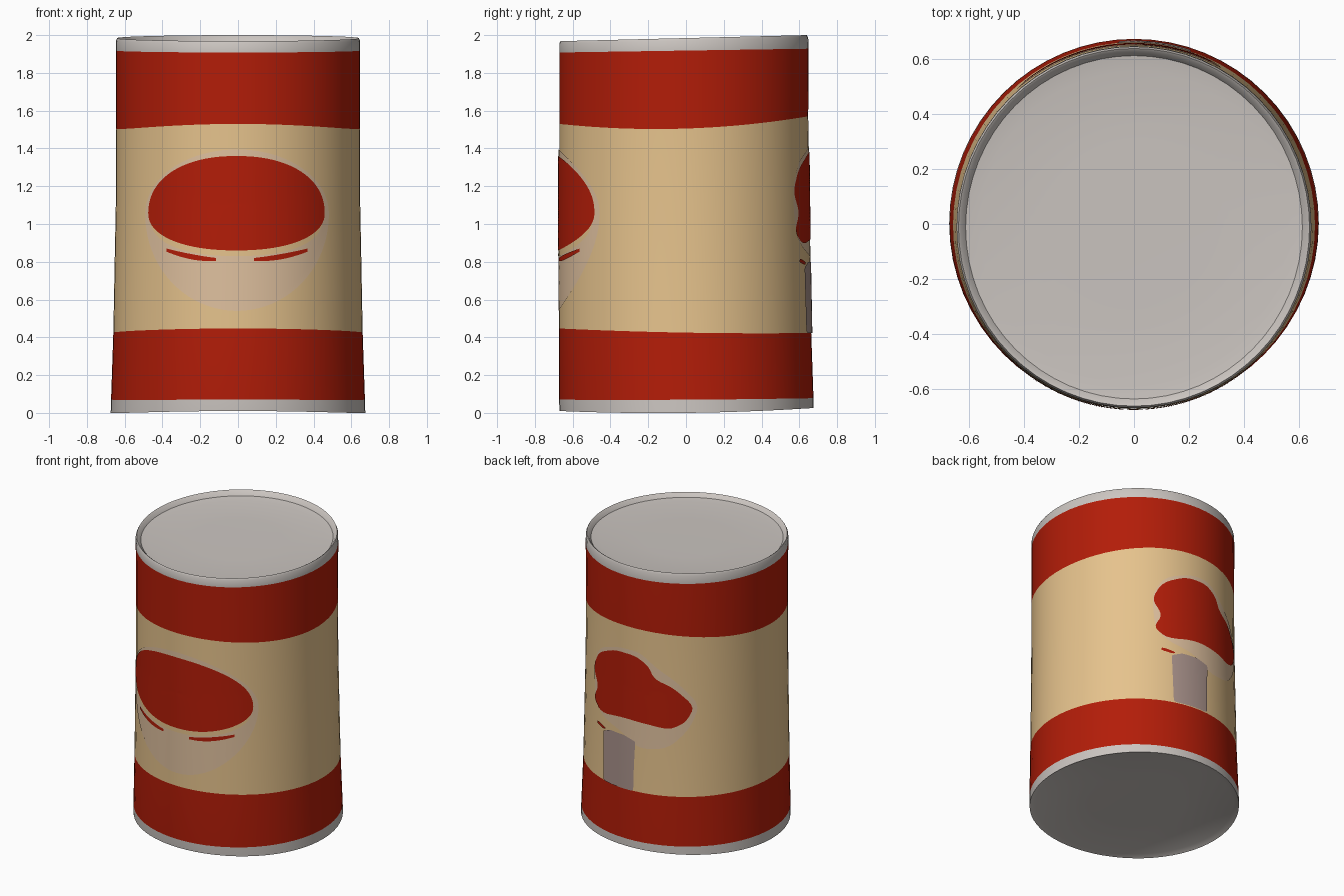
import bpy, bmesh, math
from math import sin, cos, pi, asin, radians, copysign, ceil

if "Cube" in bpy.data.objects:
    bpy.data.objects.remove(bpy.data.objects["Cube"])

SIDES = 64


def material(name, rgb):
    m = bpy.data.materials.new(name)
    m.diffuse_color = (*rgb, 1)
    m.use_nodes = True
    m.node_tree.nodes["Principled BSDF"].inputs["Base Color"].default_value = m.diffuse_color
    return m


RED = material("label red", (0.45, 0.012, 0.0025))
TAN = material("label tan", (0.79, 0.545, 0.265))
SILVER = material("tin silver", (0.60, 0.56, 0.53))
PALE = material("pale beige", (0.74, 0.53, 0.345))
MAUVE = material("mauve grey", (0.40, 0.29, 0.26))

# Wall rings: height, x radius, y radius, y centre, front-back tilt, front-back bow
WALL = [
    (0.000, 0.674, 0.672, 0.003, 0.008, 0.018),
    (0.070, 0.672, 0.674, 0.001, 0.004, 0.004),
    (0.425, 0.660, 0.668, -0.005, -0.012, 0.010),
    (0.800, 0.653, 0.664, -0.008, 0.000, 0.000),
    (1.150, 0.646, 0.661, -0.010, 0.000, 0.000),
    (1.505, 0.645, 0.659, -0.012, 0.020, 0.045),
    (1.918, 0.647, 0.660, -0.011, 0.010, 0.000),
    (1.970, 0.647, 0.659, -0.012, 0.014, 0.000),
    (1.984, 0.640, 0.652, -0.012, 0.016, 0.000),
]
WALL_MATS = [SILVER, RED, TAN, TAN, TAN, RED, SILVER, SILVER]
LID = [WALL[-1],
       (1.978, 0.631, 0.643, -0.012, 0.016, 0),
       (1.954, 0.614, 0.626, -0.012, 0.012, 0),
       (1.947, 0.560, 0.570, -0.012, 0.010, 0),
       (1.945, 0.300, 0.300, -0.012, 0.005, 0)]
BASE = [(0.023, 0.300, 0.300, 0, 0.004, 0),
        (0.019, 0.640, 0.636, 0.003, 0.006, 0.004),
        WALL[0]]


def ring_point(ring, a):
    """Angle runs from the front (-y) towards +x."""
    z, rx, ry, cy, tilt, bow = ring
    c = -cos(a)
    return (rx * sin(a), cy + ry * c, z + tilt * c + bow * c * c)


def wall_point(a, z, lift):
    """Point on the wall at an angle and height, lifted outwards."""
    for lo, hi in zip(WALL, WALL[1:]):
        if z <= hi[0]:
            break
    f = (z - lo[0]) / (hi[0] - lo[0])
    rx, ry, cy = (lo[i] + f * (hi[i] - lo[i]) for i in (1, 2, 3))
    return ((rx + lift) * sin(a), cy - (ry + lift) * cos(a), z)


def finish(name, bm, mats):
    me = bpy.data.meshes.new(name)
    bm.to_mesh(me)
    bm.free()
    for m in mats:
        me.materials.append(m)
    ob = bpy.data.objects.new(name, me)
    bpy.context.collection.objects.link(ob)
    bpy.ops.object.select_all(action='DESELECT')
    ob.select_set(True)
    bpy.context.view_layer.objects.active = ob
    bpy.ops.object.shade_smooth_by_angle(angle=radians(35))
    return ob


def lathe(name, rings, band_mats, cap=None):
    mats = list(dict.fromkeys(band_mats))
    bm = bmesh.new()
    rows = [[bm.verts.new(ring_point(r, 2 * pi * i / SIDES)) for i in range(SIDES)]
            for r in rings]
    for lo, hi, m in zip(rows, rows[1:], band_mats):
        for i in range(SIDES):
            j = (i + 1) % SIDES
            bm.faces.new((lo[i], lo[j], hi[j], hi[i])).material_index = mats.index(m)
    if cap == "top":
        bm.faces.new(rows[-1])
    elif cap == "bottom":
        bm.faces.new(rows[0][::-1])
    return finish(name, bm, mats)


def plate(name, outline, mat, lift, steps=14):
    """Thin patch wrapped on the wall; outline holds (angle, height) pairs."""
    n = len(outline)
    area = sum(outline[i - 1][0] * outline[i][1] - outline[i][0] * outline[i - 1][1]
               for i in range(n))
    if area < 0:
        outline = outline[::-1]
    ca = (min(p[0] for p in outline) + max(p[0] for p in outline)) / 2
    cz = (min(p[1] for p in outline) + max(p[1] for p in outline)) / 2
    bm = bmesh.new()
    mid = bm.verts.new(wall_point(ca, cz, lift))
    prev = None
    for s in range(1, steps + 1):
        f = s / steps
        row = [bm.verts.new(wall_point(ca + f * (a - ca), cz + f * (z - cz), lift))
               for a, z in outline]
        for i in range(n):
            j = (i + 1) % n
            if prev:
                bm.faces.new((prev[i], row[i], row[j], prev[j]))
            else:
                bm.faces.new((mid, row[i], row[j]))
        prev = row
    return finish(name, bm, [mat])


def ribbon(name, x0, z0, x1, z1, sag, width, mat, lift, n=12):
    """Thin curved stroke on the front, slightly tapered at both ends."""
    bm = bmesh.new()
    rows = []
    for i in range(n + 1):
        t = i / n
        a = asin((x0 + t * (x1 - x0)) / 0.652)
        z = z0 + t * (z1 - z0) - sag * 4 * t * (1 - t)
        w = width * (0.6 + 0.4 * sin(pi * t)) / 2
        rows.append([bm.verts.new(wall_point(a, z + k, lift)) for k in (-w, w)])
    for p, q in zip(rows, rows[1:]):
        bm.faces.new((p[0], q[0], q[1], p[1]))
    return finish(name, bm, [mat])


def oval(cx, cz, half, up, down, power=2.0, n=80):
    pts = []
    for i in range(n):
        t = 2 * pi * i / n
        c, s = cos(t), sin(t)
        x = cx + half * copysign(abs(c) ** (2 / power), c)
        z = cz + (up if s > 0 else down) * copysign(abs(s) ** (2 / power), s)
        pts.append((asin(x / 0.652), z))
    return pts


def back_outline(points, rounds=2, cut=0.2):
    """Corner-cut a rough outline (degrees from back centre), then split long edges."""
    def mix(p, q, k):
        return (p[0] + (q[0] - p[0]) * k, p[1] + (q[1] - p[1]) * k)

    pts = [(pi + radians(d), z) for d, z in points]
    for _ in range(rounds):
        pts = [mix(p, q, k) for p, q in zip(pts, pts[1:] + pts[:1])
               for k in (cut, 1 - cut)]
    out = []
    for p, q in zip(pts, pts[1:] + pts[:1]):
        n = max(1, ceil(abs(q[0] - p[0]) / radians(2.5)))
        out += [mix(p, q, k / n) for k in range(n)]
    return out


# Can
lathe("can_wall", WALL, WALL_MATS)
lathe("can_lid", LID, [SILVER] * 4, "top")
lathe("can_base", BASE, [SILVER] * 2, "bottom")

# Front emblem: pale bowl, tan gap, red oval and two strokes
plate("front_bowl", oval(-0.005, 1.06, 0.487, 0.335, 0.52), PALE, 0.003)
plate("front_gap", oval(-0.008, 1.03, 0.455, 0.30, 0.20, 2.3), TAN, 0.0045)
plate("front_oval", oval(-0.008, 1.06, 0.466, 0.30, 0.20, 2.2), RED, 0.006)
ribbon("left_stroke", -0.375, 0.862, -0.115, 0.812, 0.010, 0.028, RED, 0.007)
ribbon("right_stroke", 0.085, 0.812, 0.365, 0.862, 0.010, 0.028, RED, 0.007)

# Back emblem: pale halo, red blob, mauve block and a small dash
plate("back_halo", back_outline([
    (-30, 1.20), (-23, 1.34), (-6, 1.41), (8, 1.41), (18, 1.32), (30, 1.23),
    (43, 1.07), (37, 0.90), (25, 0.76), (8, 0.73), (-4, 0.82), (-20, 0.87),
    (-28, 0.95)]), PALE, 0.003)
plate("back_blob", back_outline([
    (-30, 1.17), (-24, 1.30), (-9, 1.38), (5, 1.38), (13, 1.33), (17, 1.24),
    (28, 1.19), (40, 1.06), (35, 0.95), (26, 0.895), (13, 0.915), (-3, 0.925),
    (-21, 0.89), (-29, 0.96), (-24, 1.06)]), RED, 0.006)
plate("back_block", back_outline([
    (-17.5, 0.424), (4.5, 0.424), (4.8, 0.60), (5.5, 0.775), (-2, 0.80),
    (-12, 0.80), (-18.5, 0.77), (-18, 0.60)], 1, 0.06), MAUVE, 0.006)
plate("back_dash", back_outline([
    (-25, 0.797), (-18, 0.783), (-16, 0.797), (-24, 0.818)], 1), RED, 0.006, 3)
